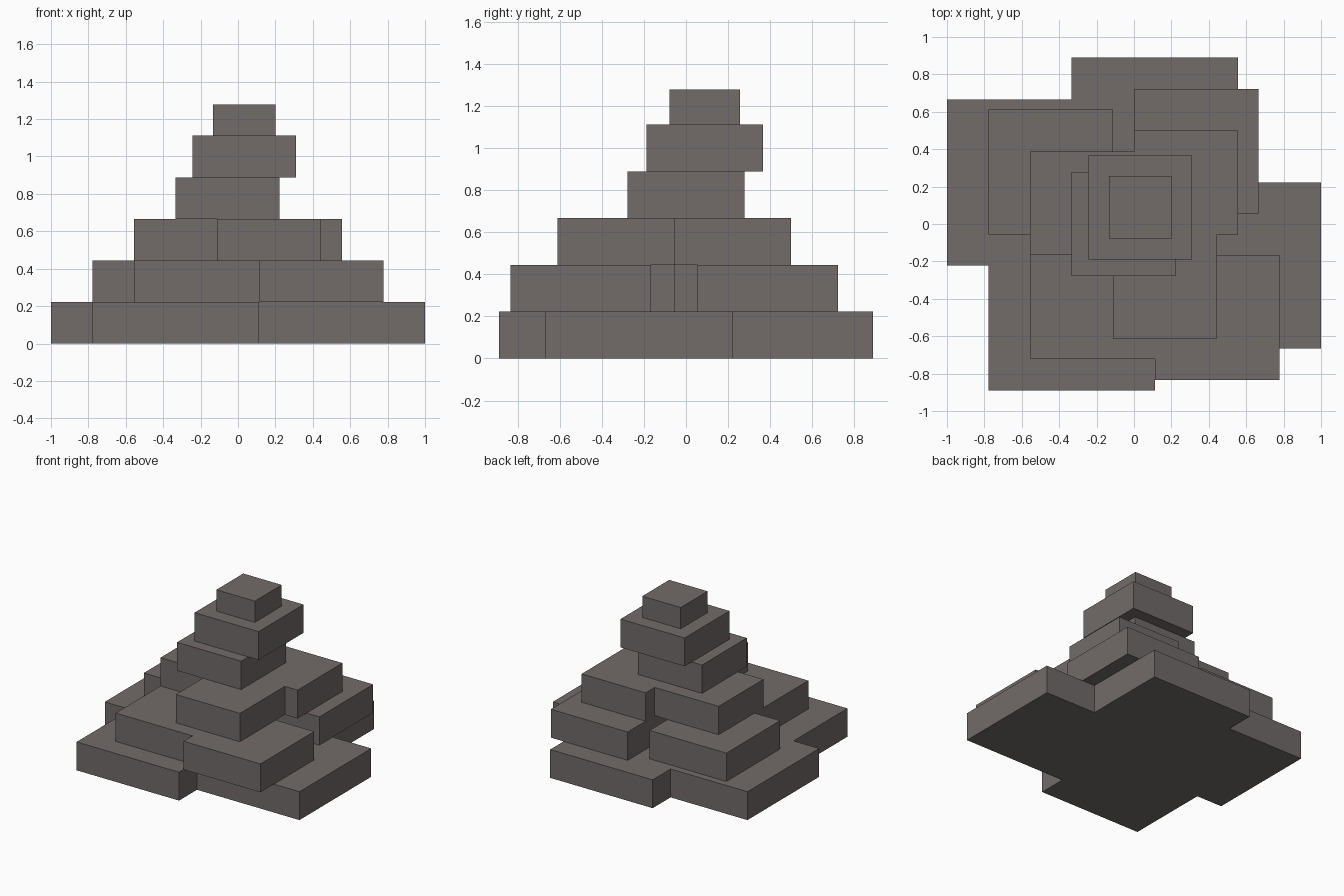
import bpy

cube = bpy.data.objects.get("Cube")
if cube:
    bpy.data.objects.remove(cube, do_unlink=True)

U = 1 / 9  # modelling unit: every slab sits on this grid

# Single stone colour
stone = bpy.data.materials.new("warm_grey_stone")
stone.use_nodes = True
colour = (0.168, 0.145, 0.143, 1)
stone.diffuse_color = colour
bsdf = next(n for n in stone.node_tree.nodes if n.type == "BSDF_PRINCIPLED")
bsdf.inputs["Base Color"].default_value = colour
bsdf.inputs["Roughness"].default_value = 0.9


def slab(name, x, y, z, width, height):
    """Square slab from its lowest corner, in grid units."""
    half = width / 2
    bpy.ops.mesh.primitive_cube_add(
        size=1, location=((x + half) * U, (y + half) * U, (z + height / 2) * U))
    ob = bpy.context.object
    ob.name = name
    ob.scale = (width * U, width * U, height * U)
    bpy.ops.object.transform_apply(location=False, rotation=False, scale=True)
    ob.data.materials.append(stone)


# Tiers from the ground up: name, slab width, slab height, corners of its slabs
tiers = [
    ("base_slab", 8, 2, [(-9, -2), (-7, -8), (1, -6), (-3, 0)]),
    ("second_tier_slab", 6, 2, [(-7, -.5), (-5, -6.5), (1, -7.5), (0, .5)]),
    ("third_tier_slab", 5, 2, [(-5, -1.5), (-1, -5.5), (0, -.5)]),
    ("fourth_tier_slab", 5, 2, [(-3, -2.5)]),
    ("fifth_tier_slab", 5, 2, [(-2.2, -1.7)]),
    ("cap_slab", 3, 1.5, [(-1.2, -.7)]),
]

z = 0
for name, width, height, corners in tiers:
    for i, (x, y) in enumerate(corners):
        label = f"{name}_{i + 1}" if len(corners) > 1 else name
        slab(label, x, y, z, width, height)
    z += height
